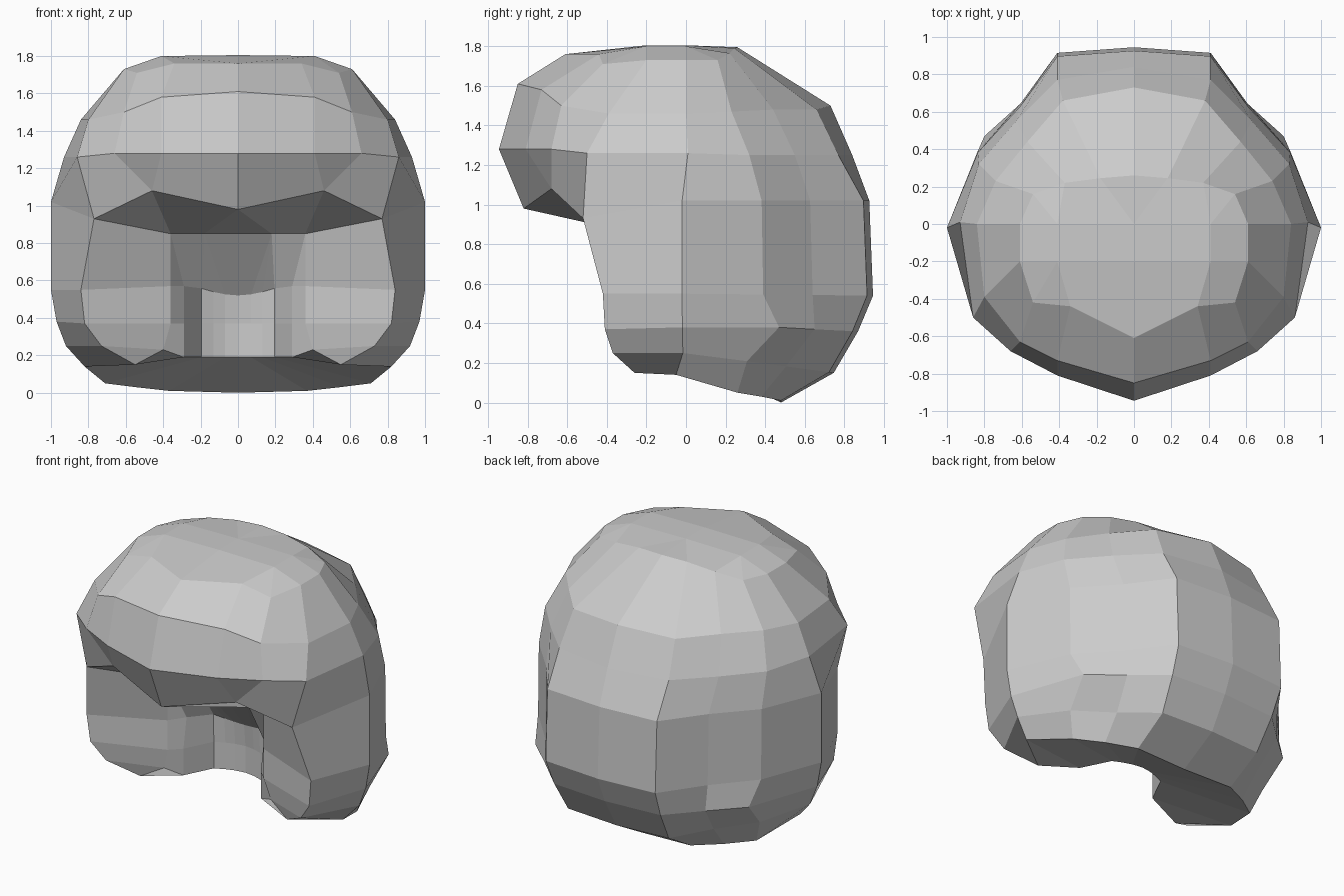
import bpy, bmesh

if "Cube" in bpy.data.objects:
    bpy.data.objects.remove(bpy.data.objects["Cube"])

bm = bmesh.new()


def face(*pts):
    """Add a face and its mirror image, dropping repeated corners."""
    p = list(dict.fromkeys(tuple(round(c, 4) for c in q) for q in pts))
    if len(p) < 3:
        return
    for s in (1, -1):
        bm.faces.new([bm.verts.new((s * x, y, z)) for x, y, z in p])


def loft(rings):
    for a, b in zip(rings, rings[1:]):
        for i in range(len(a) - 1):
            face(a[i], a[i + 1], b[i + 1], b[i])


def section(plan, z_side, z_back, sx, sy):
    """Scaled half plan whose height slides from side to back."""
    ymax = plan[-1][1]
    return [(x * sx, y * sy, z_side + (z_back - z_side) * min(1, max(0, y / ymax)))
            for x, y in plan]


# crown: half rings from front centre round to back centre
brow = [(0, -.945, 1.28), (.41, -.81, 1.28), (.66, -.68, 1.28), (.86, -.5, 1.26),
        (.93, .01, 1.26), (.83, .32, 1.25), (.63, .55, 1.25), (.41, .77, 1.25), (0, .84, 1.25)]
temple = [(0, -.85, 1.61), (.41, -.73, 1.58), (.61, -.63, 1.5), (.8, -.39, 1.46),
          (.84, 0, 1.46), (.74, .23, 1.47), (.57, .44, 1.48), (.38, .66, 1.48), (0, .73, 1.5)]
upper = [(0, -.61, 1.76), (.34, -.44, 1.76), (.54, -.42, 1.71), (.61, -.2, 1.73),
         (.61, 0, 1.73), (.54, .16, 1.73), (.37, .22, 1.765), (.18, .245, 1.79), (0, .26, 1.795)]
P, Q, R, S = (.41, -.2, 1.8), (.41, 0, 1.8), (0, -.2, 1.805), (0, 0, 1.805)
loft([brow, temple, upper, [R, P, P, P, Q, Q, Q, S, S]])
face(R, P, Q, S)

# outer sides and back, with the front edge of each side lock
cheek_out = [(.77, -.52, .93), (.84, -.42, .55), (.82, -.41, .37), (.73, -.37, .25), (.55, -.26, .15)]
plan = [(1, -.02), (.835, .39), (.61, .64), (.41, .915), (0, .945)]
levels = [(1.02, 1.02, 1, .98), (.55, .54, 1, 1), (.38, .36, .97, .92), (.25, .15, .92, .79)]
rim = [(.82, -.05, .14), (.71, .26, .05), (.55, .38, .03), (.37, .48, .01), (0, .48, 0)]
outer = [[c] + s for c, s in zip(cheek_out, [section(plan, *lv) for lv in levels] + [rim])]
outer[2][2:4] = [(.8, .47, .38), (.6, .65, .37)]
loft([brow[3:]] + outer)

# inner side: shallow curved wall and sloping ceiling
cheek_in = [(.4, -.22, .23), (.36, -.24, .37), (.36, -.24, .57)]
hollow = [(.29, -.17), (.195, .02), (.13, .05), (.07, .07), (0, .08)]
inner = [[c] + section(hollow, *lv) for c, lv in
         zip(cheek_in, ((.19, .19, 1, 1), (.37, .37, 1, 1), (.57, .52, 1, .8)))]
T3, T4, T8 = (.36, -.24, .85), (.18, -.19, .85), (0, -.19, .85)
loft([outer[-1]] + inner + [[T3, T3, T4, T4, T4, T8]])

# front faces of the side locks
inner_edge = [T3, cheek_in[2], cheek_in[1], cheek_in[0], cheek_in[0]]
loft([[a, b] for a, b in zip(cheek_out, inner_edge)])

# underside of the fringe
V0, V1, V2 = (0, -.82, .98), (.46, -.68, 1.08), cheek_out[0]
face(brow[0], brow[1], V1, V0)
face(brow[1], brow[2], V1)
face(brow[2], brow[3], V2, V1)
face(V1, V2, T3)
face(V0, V1, T3, T4)
face(V0, T4, T8)

bmesh.ops.remove_doubles(bm, verts=bm.verts, dist=.001)
bmesh.ops.recalc_face_normals(bm, faces=bm.faces)
mesh = bpy.data.meshes.new("hair")
bm.to_mesh(mesh)
bm.free()
bpy.context.collection.objects.link(bpy.data.objects.new("hair", mesh))
